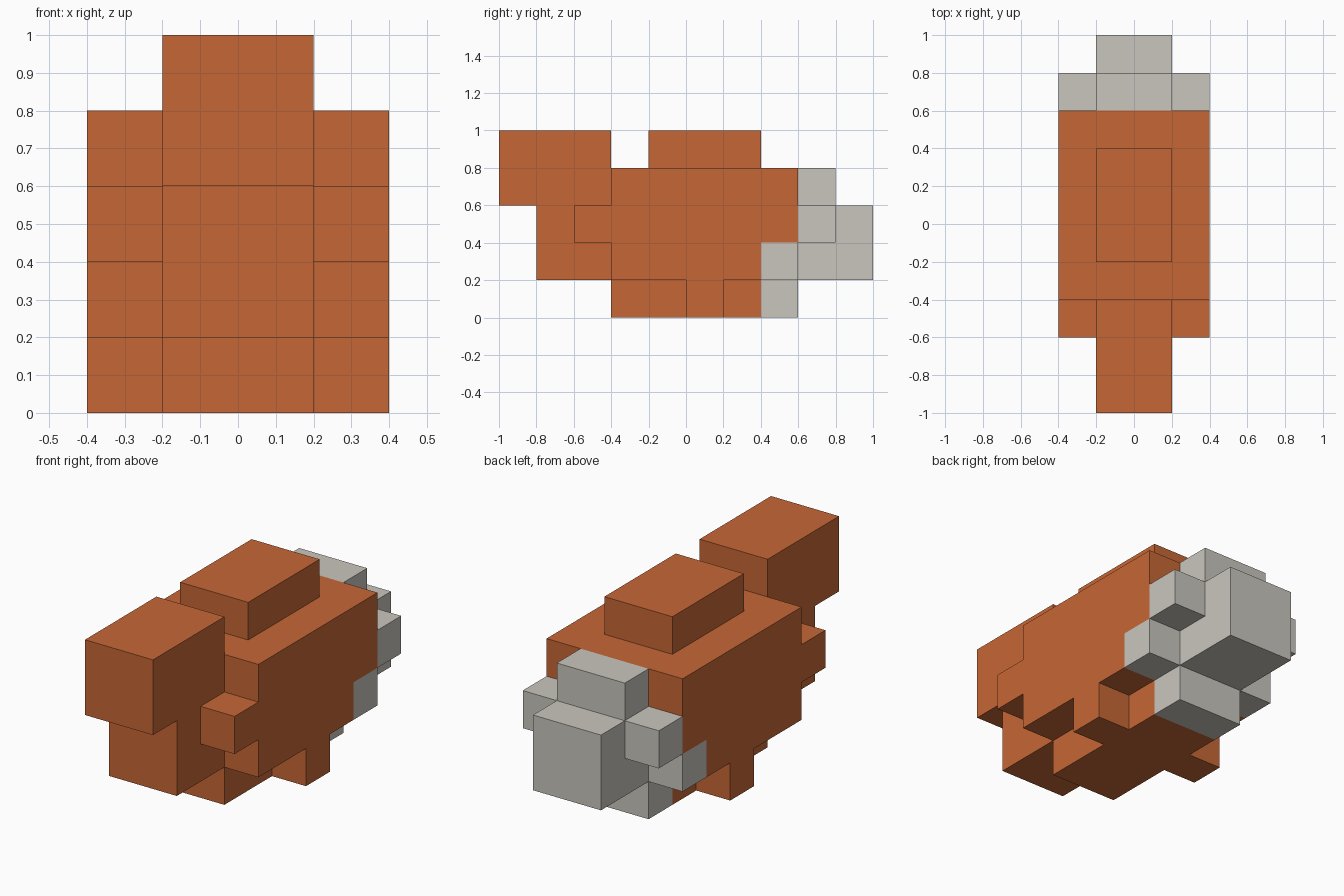
import bpy
import bmesh

cube = bpy.data.objects.get("Cube")
if cube:
    bpy.data.objects.remove(cube, do_unlink=True)

U = 0.2  # one block


def make_material(name, rgb):
    mat = bpy.data.materials.new(name)
    mat.use_nodes = True
    color = (*rgb, 1.0)
    mat.diffuse_color = color
    bsdf = mat.node_tree.nodes["Principled BSDF"]
    bsdf.inputs["Base Color"].default_value = color
    bsdf.inputs["Roughness"].default_value = 0.9
    return mat


orange = make_material("burnt orange", (0.565, 0.136, 0.036))
grey = make_material("warm light grey", (0.591, 0.565, 0.515))


def extrude_profile(name, profile, x0, x1, mat):
    """Extrude a (y, z) side profile, in blocks, from x0 to x1."""
    mesh = bpy.data.meshes.new(name)
    bm = bmesh.new()
    face = bm.faces.new([bm.verts.new((x0 * U, y * U, z * U)) for y, z in profile])
    ext = bmesh.ops.extrude_face_region(bm, geom=[face])
    moved = [g for g in ext["geom"] if isinstance(g, bmesh.types.BMVert)]
    bmesh.ops.translate(bm, verts=moved, vec=((x1 - x0) * U, 0, 0))
    bmesh.ops.recalc_face_normals(bm, faces=bm.faces)
    bm.to_mesh(mesh)
    bm.free()
    mesh.materials.append(mat)
    obj = bpy.data.objects.new(name, mesh)
    bpy.context.scene.collection.objects.link(obj)
    return obj


def box(name, x, y, z, mat):
    profile = [(y[0], z[0]), (y[1], z[0]), (y[1], z[1]), (y[0], z[1])]
    return extrude_profile(name, profile, x[0], x[1], mat)


MID = (-1, 1)

# Main body with a notch at the lower rear for the grey haunch
extrude_profile("body", [(-2, 1), (2, 1), (2, 2), (3, 2), (3, 4), (-2, 4)], -2, 2, orange)
box("haunch", (-2, 2), (2, 3), (1, 2), grey)

# Hump on the back and keel below the belly
box("back_hump", MID, (-1, 2), (4, 5), orange)
box("belly_keel", MID, (-2, 2), (0, 1), orange)
box("rear_keel", MID, (2, 3), (0, 1), grey)

# Neck and overhanging head
extrude_profile("neck_and_head",
                [(-4, 1), (-2, 1), (-2, 5), (-5, 5), (-5, 3), (-4, 3)], -1, 1, orange)

# Stepped tail
extrude_profile("tail", [(3, 1), (5, 1), (5, 3), (4, 3), (4, 4), (3, 4)], -1, 1, grey)

# Paired side blocks
for side, x in (("left", (1, 2)), ("right", (-2, -1))):
    box(f"{side}_shoulder", x, (-3, -2), (2, 3), orange)
    box(f"{side}_foot", x, (0, 1), (0, 1), orange)
    box(f"{side}_tail_block", x, (3, 4), (2, 3), grey)
